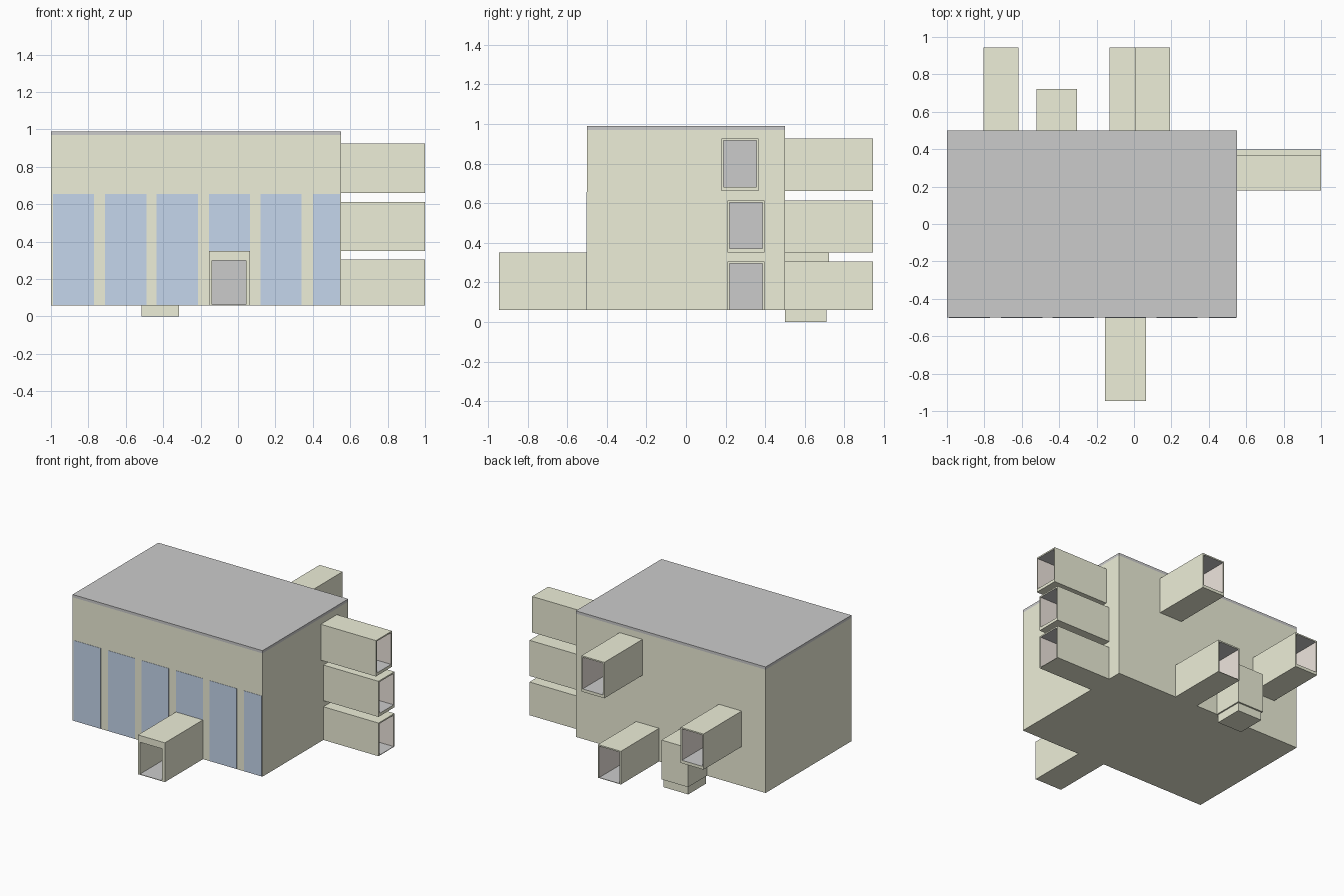
import bpy, bmesh
from mathutils import Vector

if "Cube" in bpy.data.objects:
    bpy.data.objects.remove(bpy.data.objects["Cube"])


def material(name, rgb):
    m = bpy.data.materials.new(name)
    m.diffuse_color = (*rgb, 1)
    m.use_nodes = True
    m.node_tree.nodes["Principled BSDF"].inputs["Base Color"].default_value = m.diffuse_color
    return m


BEIGE = material("beige_wall", (0.85, 0.86, 0.69))
BLUE = material("blue_glass", (0.56, 0.67, 0.84))
PINK = material("inner_wall", (0.86, 0.79, 0.73))
GREY = material("grey_floor", (0.68, 0.68, 0.68))


def finish(name, bm, mats):
    bmesh.ops.recalc_face_normals(bm, faces=bm.faces)
    me = bpy.data.meshes.new(name)
    bm.to_mesh(me)
    bm.free()
    for m in mats:
        me.materials.append(m)
    ob = bpy.data.objects.new(name, me)
    bpy.context.collection.objects.link(ob)
    return ob


def box(name, x, y, z, mat=None):
    bm = bmesh.new()
    bmesh.ops.create_cube(bm, size=1)
    for v in bm.verts:
        v.co = Vector([(r[0] + r[1]) / 2 + c * (r[1] - r[0])
                       for c, r in zip(v.co, (x, y, z))])
    return finish(name, bm, [mat] if mat else [])


def tunnel(name, axis, base, mouth, outer, inner, lining=PINK):
    """Hollow corridor with a grey door at the wall end.
    outer / inner = (side min, side max, z min, z max)."""
    bm = bmesh.new()

    def loop(r, d):
        pts = [(r[0], r[2]), (r[1], r[2]), (r[1], r[3]), (r[0], r[3])]
        return [bm.verts.new((d, s, z) if axis == 'x' else (s, d, z)) for s, z in pts]

    loops = [loop(outer, base), loop(outer, mouth), loop(inner, mouth), loop(inner, base)]
    for k in range(3):
        a, b = loops[k], loops[k + 1]
        for i in range(4):
            j = (i + 1) % 4
            f = bm.faces.new((a[i], a[j], b[j], b[i]))
            # inner side walls get the lining, inner floor and ceiling are grey
            f.material_index = 0 if k < 2 else (1 if i % 2 else 2)
    bm.faces.new(loops[3]).material_index = 2
    bm.faces.new(loops[0])
    # nudge the door slightly in front of the wall
    step = 0.004 if mouth > base else -0.004
    for v in loops[3]:
        if axis == 'x':
            v.co.x += step
        else:
            v.co.y += step
    finish(name, bm, [BEIGE, lining, GREY])


# main block and flat roof
box("main_block", (-1, 0.55), (-0.5, 0.5), (0.06, 0.97), BEIGE)
box("roof", (-1, 0.55), (-0.5, 0.5), (0.97, 0.99))

# tall front windows
for i, x in enumerate([(-0.99, -0.77), (-0.71, -0.49), (-0.435, -0.215),
                       (-0.155, 0.065), (0.12, 0.34), (0.40, 0.545)]):
    box(f"window_{i + 1}", x, (-0.502, -0.49), (0.061, 0.655), BLUE)

# front entrance
tunnel("front_entrance", 'y', -0.5, -0.945,
       (-0.155, 0.065, 0.06, 0.35), (-0.14, 0.043, 0.064, 0.30), BEIGE)

# boarding corridors on the right side and the back: axis, side start, level
LEVELS = [(0.06, 0.305), (0.35, 0.613), (0.66, 0.925)]
for i, (axis, s, level) in enumerate([('x', 0.21, 0), ('x', 0.21, 1), ('x', 0.18, 2),
                                      ('y', -0.13, 0), ('y', -0.805, 1), ('y', 0.005, 2)]):
    lo, hi = LEVELS[level]
    floor = 0.022 if level else 0.004
    base, mouth = (0.55, 1.0) if axis == 'x' else (0.5, 0.945)
    tunnel(f"corridor_{i + 1}", axis, base, mouth,
           (s, s + 0.187, lo, hi), (s + 0.01, s + 0.177, lo + floor, hi - 0.01))

# lift shaft at the back, with the narrower car reaching the ground
box("lift_shaft", (-0.522, -0.305), (0.5, 0.722), (0.06, 0.35), BEIGE)
box("lift_car", (-0.515, -0.315), (0.5, 0.71), (0, 0.06), BEIGE)
